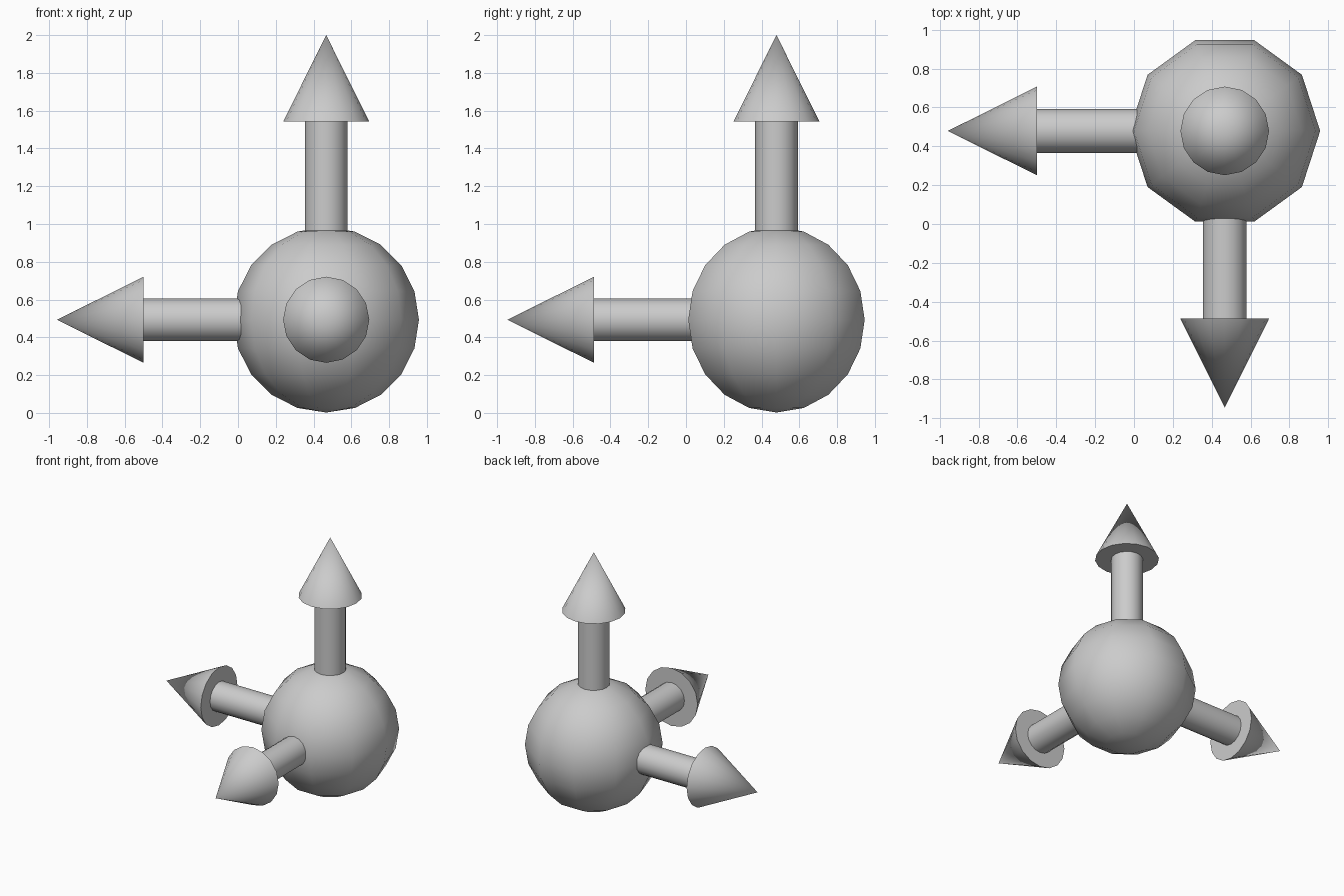
import bpy, bmesh
from math import pi, sin, cos, radians
from mathutils import Matrix, Vector

if "Cube" in bpy.data.objects:
    bpy.data.objects.remove(bpy.data.objects["Cube"])

R = 0.491                                # ball radius
CENTRE = Vector((0.467, 0.479, 0.493))


def lathe(name, profile, sides, rotation=Matrix.Identity(4)):
    """Turn a (radius, height) profile round z, then aim and place it."""
    bm = bmesh.new()
    verts = [bm.verts.new((r, 0, h)) for r, h in profile]
    edges = [bm.edges.new(pair) for pair in zip(verts, verts[1:])]
    bmesh.ops.spin(bm, geom=verts + edges, cent=(0, 0, 0), axis=(0, 0, 1),
                   angle=2 * pi, steps=sides, use_duplicate=False)
    bmesh.ops.remove_doubles(bm, verts=bm.verts, dist=1e-4)
    bmesh.ops.recalc_face_normals(bm, faces=bm.faces)
    bm.transform(Matrix.Translation(CENTRE) @ rotation)
    mesh = bpy.data.meshes.new(name)
    bm.to_mesh(mesh)
    bm.free()
    obj = bpy.data.objects.new(name, mesh)
    bpy.context.collection.objects.link(obj)
    bpy.ops.object.select_all(action='DESELECT')
    obj.select_set(True)
    bpy.context.view_layer.objects.active = obj
    bpy.ops.object.shade_smooth_by_angle(angle=radians(50))
    return obj


# Central ball: ten segments round, ten rings high
arc = [(R * sin(i * pi / 10), -R * cos(i * pi / 10)) for i in range(11)]
lathe("ball", arc, 10)

# Three arrows: name, direction, distance of the tip from the ball centre
arrows = [("left", (-1, 0, 0), 1.425),
          ("front", (0, -1, 0), 1.424),
          ("up", (0, 0, 1), 1.507)]
for name, direction, tip in arrows:
    aim = Vector((0, 0, 1)).rotation_difference(Vector(direction)).to_matrix().to_4x4()
    base = tip - 0.458
    # Shaft, rooted inside the ball
    lathe(name + "_arrow_shaft",
          [(0, 0.38), (0.113, 0.38), (0.113, base + 0.01), (0, base + 0.01)], 16, aim)
    # Capped cone head
    lathe(name + "_arrow_head", [(0, base), (0.228, base), (0, tip)], 16, aim)
